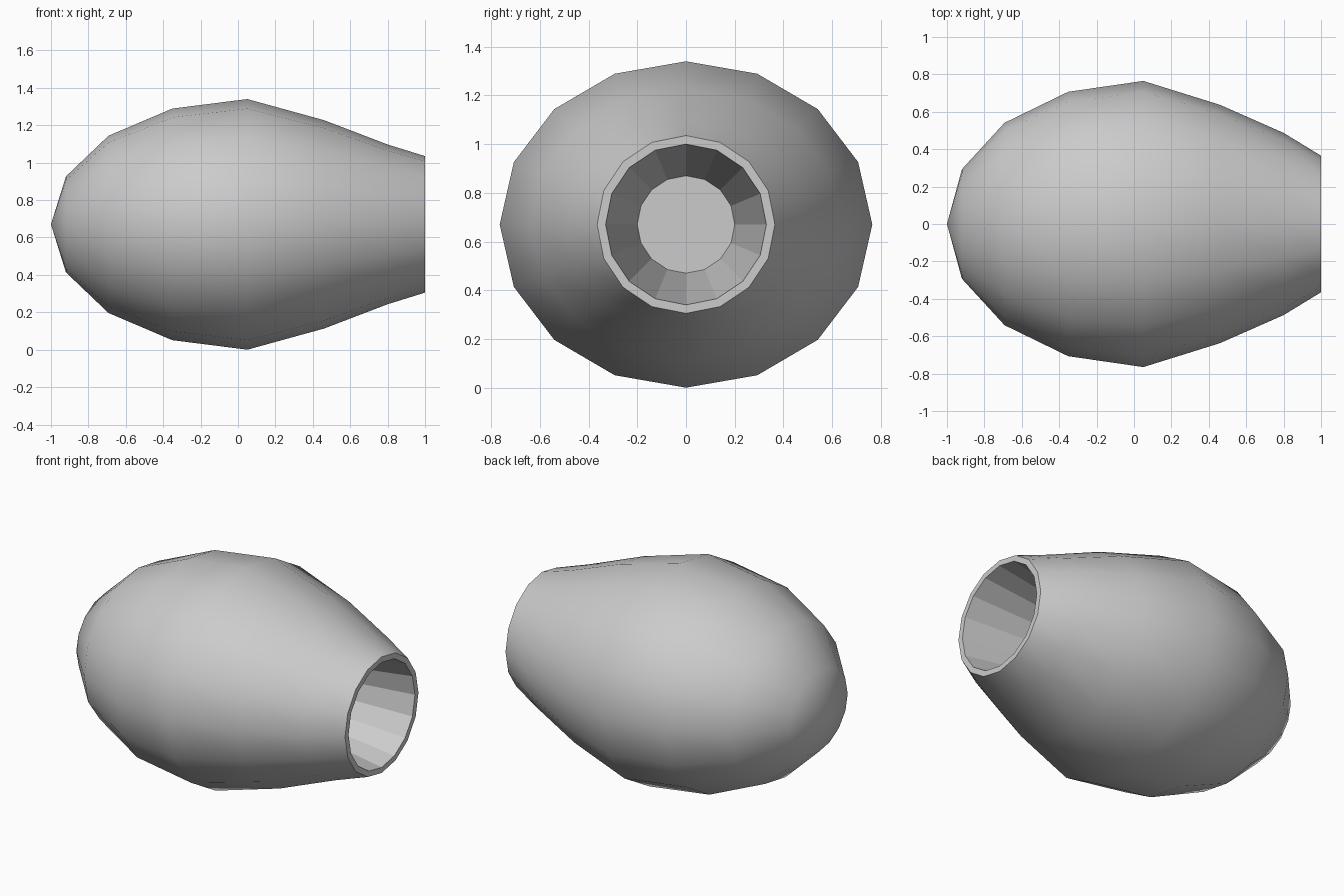
import bpy, bmesh
from math import sin, cos, pi, radians

if "Cube" in bpy.data.objects:
    bpy.data.objects.remove(bpy.data.objects["Cube"])

SIDES, CZ = 16, 0.67

# Half ellipsoid nose (x, y radius, z radius), then taper to the round mouth
nose = [(0.05 - 1.05 * cos(radians(a)), 0.765 * sin(radians(a)), 0.67 * sin(radians(a)))
        for a in (22.5, 45, 67.5, 90)]
taper = [(0.46, 0.637, 0.557), (0.80, 0.487, 0.427), (1.0, 0.365, 0.365)]
# Mouth: rim lip and narrowing blind hole
bore = [(1.0, 0.33, 0.33), (0.2, 0.2, 0.2)]

bm = bmesh.new()


def ring(x, ry, rz):
    return [bm.verts.new((x, ry * cos(2 * pi * i / SIDES), CZ + rz * sin(2 * pi * i / SIDES)))
            for i in range(SIDES)]


rings = [ring(*p) for p in nose + taper + bore]
outer_count = len(nose + taper)

# Pole fan
pole = bm.verts.new((-1, 0, CZ))
for i in range(SIDES):
    bm.faces.new((pole, rings[0][i], rings[0][(i + 1) % SIDES])).smooth = True

# Smooth outer skin, flat rim and bore
for k in range(len(rings) - 1):
    a, b = rings[k], rings[k + 1]
    for i in range(SIDES):
        j = (i + 1) % SIDES
        bm.faces.new((a[i], a[j], b[j], b[i])).smooth = k < outer_count - 1

# Bore floor
bm.faces.new(rings[-1])
bmesh.ops.recalc_face_normals(bm, faces=bm.faces[:])

mesh = bpy.data.meshes.new("hollow_pod")
bm.to_mesh(mesh)
bm.free()
bpy.context.collection.objects.link(bpy.data.objects.new("hollow_pod", mesh))
